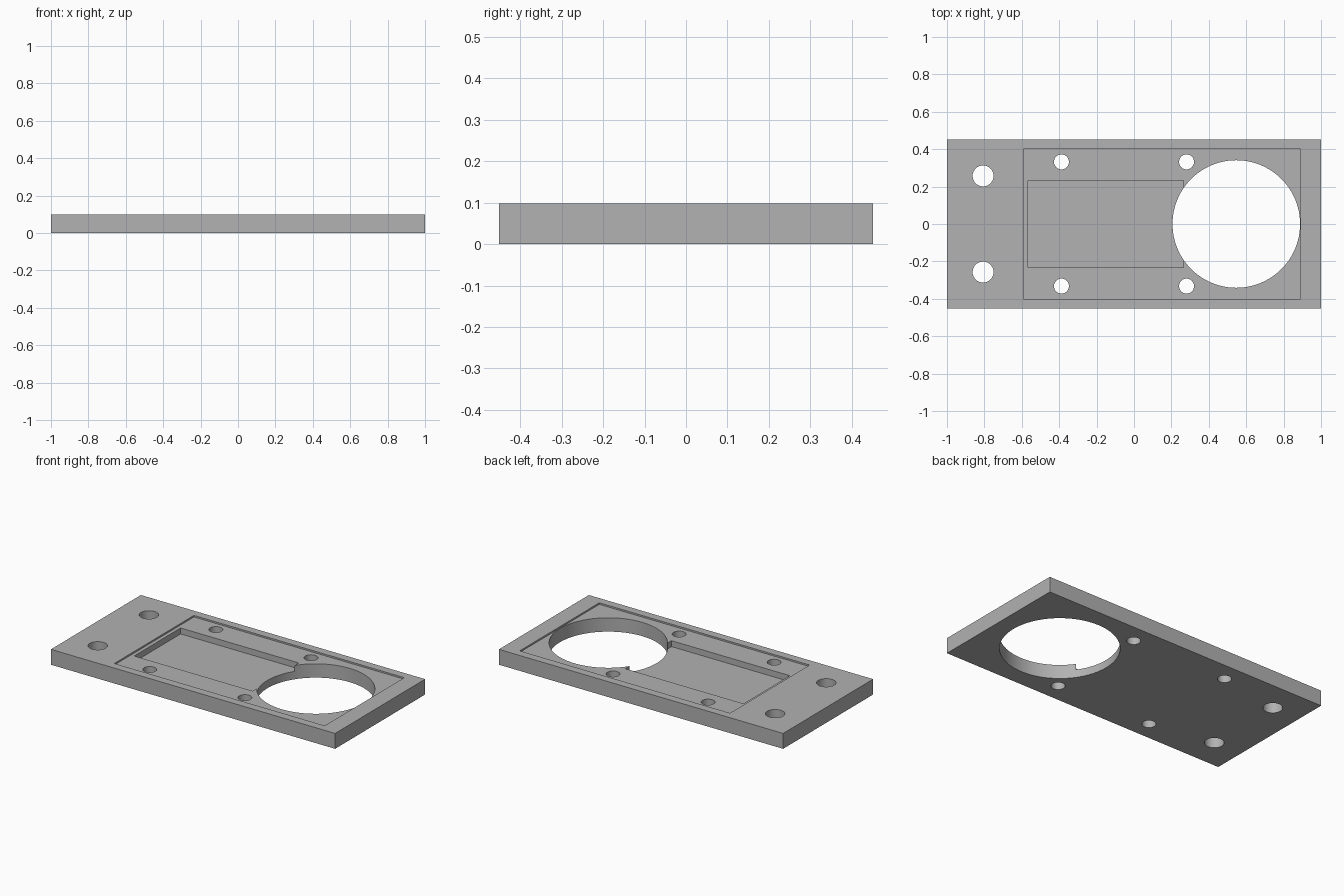
import bpy
import math

default = bpy.data.objects.get("Cube")
if default:
    bpy.data.objects.remove(default, do_unlink=True)

HALF_Y, TOP = 0.452, 0.098
RECESS_Z, POCKET_Z = 0.088, 0.05

grey = bpy.data.materials.new("matte grey")
grey.use_nodes = True
colour = (0.445, 0.445, 0.445, 1)
grey.diffuse_color = colour
grey.node_tree.nodes["Principled BSDF"].inputs["Base Color"].default_value = colour


def box(name, x0, x1, half_y, z0, z1):
    bpy.ops.mesh.primitive_cube_add(size=1, location=((x0 + x1) / 2, 0, (z0 + z1) / 2))
    ob = bpy.context.object
    ob.name = name
    ob.scale = (x1 - x0, 2 * half_y, z1 - z0)
    bpy.ops.object.transform_apply(location=True, rotation=False, scale=True)
    ob.data.materials.append(grey)
    return ob


def drill(name, x, y, radius, sides):
    bpy.ops.mesh.primitive_cylinder_add(vertices=sides, radius=radius, depth=0.4,
                                        location=(x, y, TOP / 2))
    ob = bpy.context.object
    ob.name = name
    ob.data.materials.append(grey)
    return ob


# Flat rectangular plate
plate = box("mounting_plate", -1, 1, HALF_Y, 0, TOP)

# Shallow recess, deeper pocket and large round opening
cutters = [
    box("recess_cutter", -0.59, 0.89, 0.4, RECESS_Z, 0.2),
    box("pocket_cutter", -0.567, 0.265, 0.233, POCKET_Z, 0.2),
    drill("opening_cutter", 0.547, 0, 0.341, 96),
]

# Mirrored pairs of screw holes
for x, y, radius in ((-0.807, 0.257, 0.056), (-0.388, 0.332, 0.04), (0.281, 0.332, 0.04)):
    for side in (-1, 1):
        cutters.append(drill("hole_cutter", x, side * y, radius, 48))

# Cut everything out of the plate
bpy.ops.object.select_all(action="DESELECT")
plate.select_set(True)
bpy.context.view_layer.objects.active = plate
for cutter in cutters:
    cutter.hide_render = True
    mod = plate.modifiers.new(cutter.name, "BOOLEAN")
    mod.operation = "DIFFERENCE"
    mod.solver = "EXACT"
    mod.object = cutter
    bpy.ops.object.modifier_apply(modifier=mod.name)
for cutter in cutters:
    bpy.data.objects.remove(cutter, do_unlink=True)

bpy.ops.object.shade_smooth_by_angle(angle=math.radians(30))
